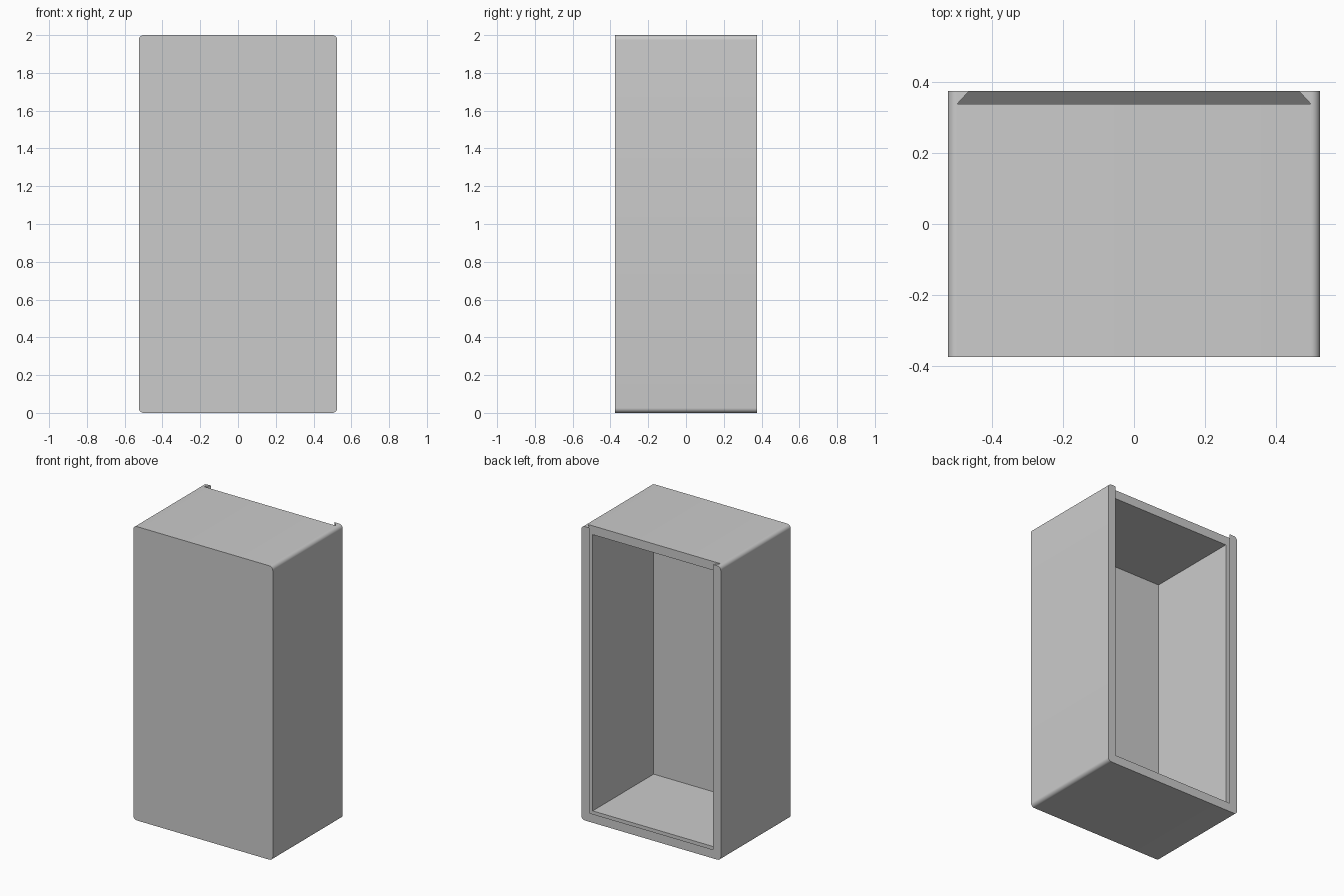
import bpy
import bmesh
import math
from mathutils import Vector

default = bpy.data.objects.get("Cube")
if default:
    bpy.data.objects.remove(default, do_unlink=True)

# Main sizes
HALF_X, HALF_Y, HEIGHT = 0.525, 0.376, 2.0
WALL, ROUND = 0.06, 0.026
INNER_X = HALF_X - WALL
LEDGE_Y = 0.339            # floor of the lid groove
SLOPE = 0.92               # sideways undercut per unit of depth


def make_object(name, bm):
    bmesh.ops.recalc_face_normals(bm, faces=bm.faces)
    mesh = bpy.data.meshes.new(name)
    bm.to_mesh(mesh)
    bm.free()
    obj = bpy.data.objects.new(name, mesh)
    bpy.context.collection.objects.link(obj)
    return obj


def loft(name, *sections):
    """Box-like solid between two rectangles, each (y, half_x, z_low, z_high)."""
    bm = bmesh.new()
    loops = []
    for y, hx, low, high in sections:
        corners = ((-hx, low), (hx, low), (hx, high), (-hx, high))
        loops.append([bm.verts.new((x, y, z)) for x, z in corners])
    near, far = loops
    bm.faces.new(near)
    bm.faces.new(far)
    for i in range(4):
        j = (i + 1) % 4
        bm.faces.new((near[i], near[j], far[j], far[i]))
    return make_object(name, bm)


def groove_section(y):
    """Dovetail section, open at the top end."""
    spread = (HALF_Y - y) * SLOPE
    return y, INNER_X + spread, WALL - spread, HEIGHT + 0.1


# Case: block with its four long edges rounded
case = loft("sliding_lid_case",
            (-HALF_Y, HALF_X, 0, HEIGHT), (HALF_Y, HALF_X, 0, HEIGHT))
bm = bmesh.new()
bm.from_mesh(case.data)
long_edges = [e for e in bm.edges
              if abs((e.verts[0].co - e.verts[1].co).normalized().y) > 0.9]
bmesh.ops.bevel(bm, geom=long_edges, offset=ROUND, segments=8,
                profile=0.5, affect='EDGES')
bm.to_mesh(case.data)
bm.free()

# Cutters: inner cavity and dovetail lid groove
cavity = loft("cavity_cutter",
              (WALL - HALF_Y, INNER_X, WALL, HEIGHT - WALL),
              (LEDGE_Y + 0.02, INNER_X, WALL, HEIGHT - WALL))
groove = loft("groove_cutter",
              groove_section(LEDGE_Y), groove_section(HALF_Y + 0.02))

bpy.ops.object.select_all(action='DESELECT')
bpy.context.view_layer.objects.active = case
case.select_set(True)
for cutter in (groove, cavity):
    cutter.hide_render = True
    cut = case.modifiers.new(cutter.name, 'BOOLEAN')
    cut.operation = 'DIFFERENCE'
    cut.solver = 'EXACT'
    cut.object = cutter
    bpy.ops.object.modifier_apply(modifier=cut.name)
    bpy.data.objects.remove(cutter, do_unlink=True)

# Single plain grey
grey = bpy.data.materials.new("light_grey")
grey.use_nodes = True
colour = (0.6, 0.6, 0.6, 1.0)
grey.diffuse_color = colour
grey.node_tree.nodes["Principled BSDF"].inputs["Base Color"].default_value = colour
case.data.materials.clear()
case.data.materials.append(grey)

bpy.ops.object.shade_smooth_by_angle(angle=math.radians(30))
